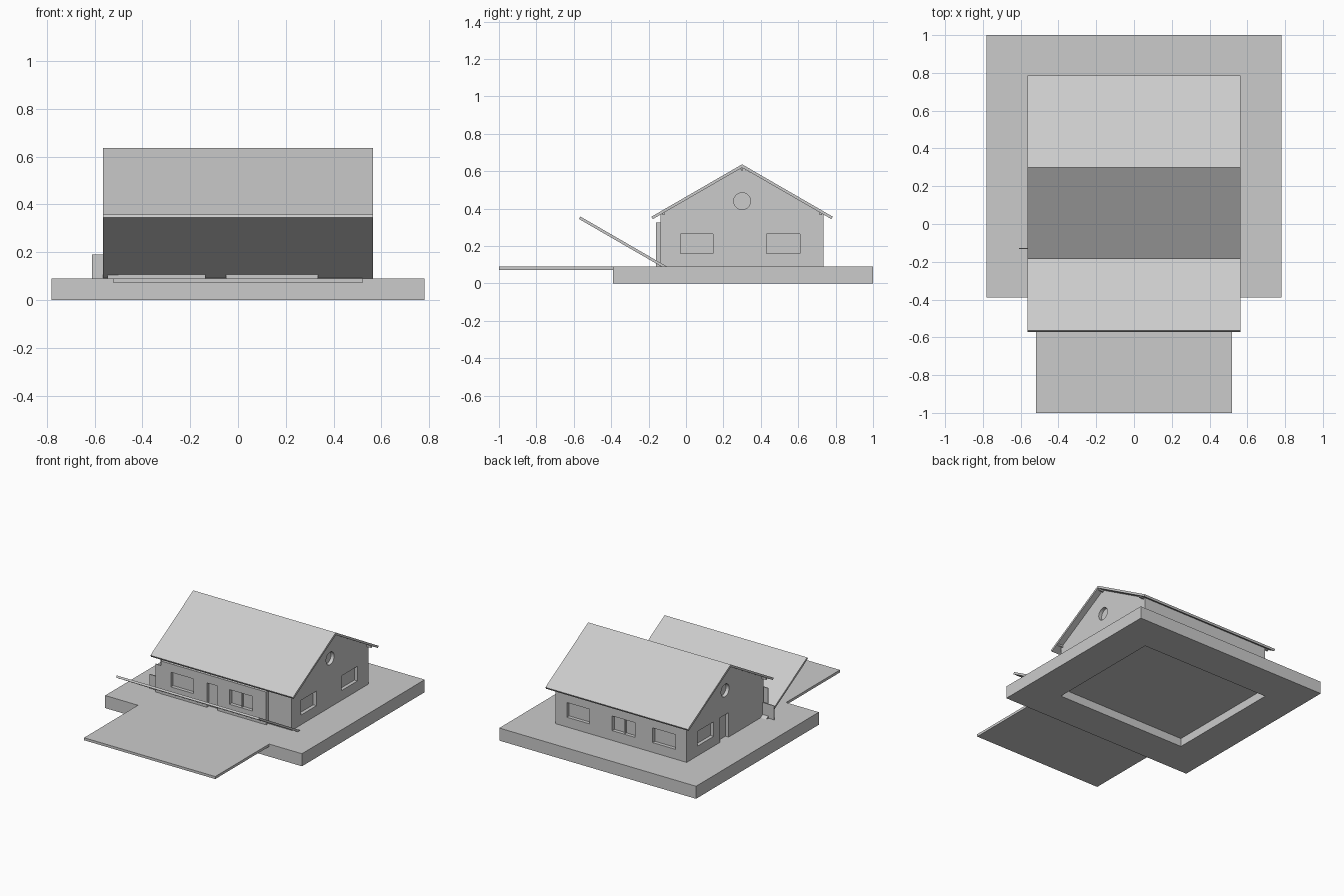
import bpy, bmesh, math
from mathutils import Matrix

cube = bpy.data.objects.get("Cube")
if cube:
    bpy.data.objects.remove(cube, do_unlink=True)

grey = bpy.data.materials.new("plain_grey")
grey.use_nodes = True
grey.diffuse_color = (0.6, 0.6, 0.6, 1)
for node in grey.node_tree.nodes:
    if node.type == 'BSDF_PRINCIPLED':
        node.inputs["Base Color"].default_value = grey.diffuse_color


def finish(name, bm):
    bmesh.ops.recalc_face_normals(bm, faces=bm.faces)
    mesh = bpy.data.meshes.new(name)
    bm.to_mesh(mesh)
    bm.free()
    mesh.materials.append(grey)
    obj = bpy.data.objects.new(name, mesh)
    bpy.context.collection.objects.link(obj)
    return obj


def add_box(bm, xs, ys, zs):
    mid = [(a + b) / 2 for a, b in (xs, ys, zs)]
    size = [abs(b - a) for a, b in (xs, ys, zs)]
    bmesh.ops.create_cube(bm, size=1, matrix=Matrix.Translation(mid) @ Matrix.Diagonal((*size, 1)))


def boxes(name, *specs):
    bm = bmesh.new()
    for spec in specs:
        add_box(bm, *spec)
    return finish(name, bm)


def prism(name, profile, half_width):
    """Extrude a y-z profile along x, centred."""
    bm = bmesh.new()
    face = bm.faces.new([bm.verts.new((-half_width, y, z)) for y, z in profile])
    ext = bmesh.ops.extrude_face_region(bm, geom=[face])
    moved = [v for v in ext["geom"] if isinstance(v, bmesh.types.BMVert)]
    bmesh.ops.translate(bm, verts=moved, vec=(2 * half_width, 0, 0))
    return finish(name, bm)


def cut(target, cutter):
    """Subtract the cutter, keep the result and drop the cutter."""
    mod = target.modifiers.new("cut", 'BOOLEAN')
    mod.operation, mod.solver, mod.object = 'DIFFERENCE', 'EXACT', cutter
    deps = bpy.context.evaluated_depsgraph_get()
    mesh = bpy.data.meshes.new_from_object(target.evaluated_get(deps))
    target.modifiers.clear()
    target.data = mesh
    bpy.data.objects.remove(cutter, do_unlink=True)


HX, FRONT, BACK, RIDGE = 0.52, -0.135, 0.735, 0.30
GROUND, DEEP = 0.09, 0.025
SILL, HEAD = 0.16, 0.265
ROOF_X = 0.565

# Ground slab with an opening under the house, and the terrace
slab = boxes("ground_slab", ((-0.78, 0.78), (-0.39, 1.0), (0, GROUND)))
cut(slab, boxes("opening", ((-HX, HX), (FRONT, BACK), (-0.1, 0.2))))
boxes("terrace", ((-HX, HX), (-1.0, -0.39), (0.072, GROUND)))

# House body with gables
body = prism("house_body", [(FRONT, 0.06), (BACK, 0.06), (BACK, 0.372),
                            (RIDGE, 0.619), (FRONT, 0.372)], HX)

# Window and door recesses in the side and back walls
holes = bmesh.new()
side_windows = [(1, -0.03, 0.145), (1, 0.43, 0.61), (-1, 0.43, 0.61)]
for side, y0, y1 in side_windows:
    add_box(holes, (side * (HX - DEEP), side * (HX + 0.1)), (y0, y1), (SILL, HEAD))
add_box(holes, (-HX - 0.1, -HX + DEEP), (0.26, 0.36), (GROUND, HEAD))
for x in (-0.34, -0.02, 0.34):
    add_box(holes, (x - 0.09, x + 0.09), (BACK - DEEP, BACK + 0.1), (SILL, HEAD))
for side in (-1, 1):
    bmesh.ops.create_cone(holes, cap_ends=True, segments=32, radius1=0.045, radius2=0.045, depth=0.1,
                          matrix=Matrix.Translation((side * (HX + 0.05 - DEEP), RIDGE, 0.44))
                          @ Matrix.Rotation(math.pi / 2, 4, 'Y'))
cut(body, finish("wall_holes", holes))

# Thicker front wall layer with a doorway and two windows
layer = boxes("front_wall_layer", ((-0.5, 0.335), (FRONT - DEEP, FRONT), (0.08, 0.325)))
cut(layer, boxes("front_holes",
                 ((-0.135, -0.05), (-0.3, 0), (0, HEAD)),
                 ((-0.42, -0.24), (-0.3, 0), (SILL, HEAD)),
                 ((0.045, 0.225), (-0.3, 0), (SILL, HEAD))))

# Centre bars of the double windows
for name, x, y in (("front_window_bar", 0.135, FRONT - 0.006), ("back_window_bar", -0.02, BACK - 0.019)):
    boxes(name, ((x - 0.005, x + 0.005), (y - 0.006, y + 0.006), (SILL, HEAD)))

# Small upright screens beside the front left corner
boxes("low_screen", ((-0.61, -HX), (-0.133, -0.126), (GROUND, 0.19)))
boxes("tall_screen", ((-0.545, -0.5), (-0.157, -0.15), (GROUND, 0.29)))

# Pitched roof
rise = math.tan(math.radians(30))
run, thick = 0.485, 0.0175
lip_y, lip_z = 0.0075, 0.013
eave_z = 0.637 - run * rise
prism("roof", [(RIDGE - run, eave_z), (RIDGE, 0.637), (RIDGE + run, eave_z),
               (RIDGE + run - lip_y, eave_z - lip_z), (RIDGE, 0.637 - thick),
               (RIDGE - run + lip_y, eave_z - lip_z)], ROOF_X)

# Roof beams at ridge and eaves
for name, y, z in (("ridge_beam", RIDGE, 0.611), ("front_beam", FRONT + 0.015, 0.372),
                   ("back_beam", BACK - 0.015, 0.372)):
    boxes(name, ((-ROOF_X + 0.01, ROOF_X - 0.01), (y - 0.006, y + 0.006), (z - 0.006, z + 0.007)))

# Slanted panel leaning out over the terrace
prism("slanted_panel", [(-0.565, 0.358), (-0.08, 0.358 - run * rise),
                        (-0.08 - lip_y, 0.358 - run * rise - lip_z),
                        (-0.565 - lip_y, 0.358 - lip_z)], ROOF_X)
